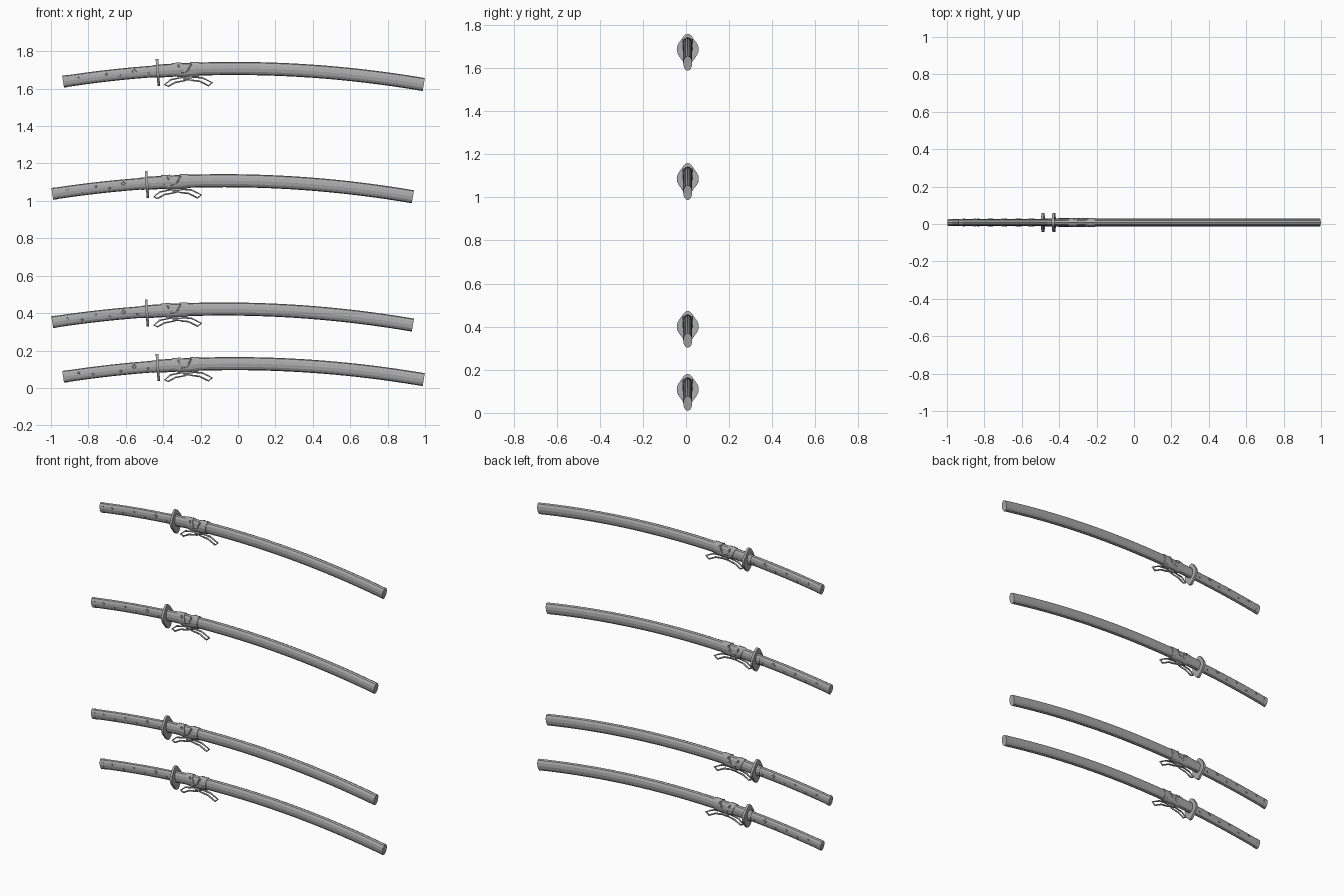
import bpy, bmesh, math
from mathutils import Vector

cube = bpy.data.objects.get("Cube")
if cube:
    bpy.data.objects.remove(cube)

grey = bpy.data.materials.new("grey")
grey.use_nodes = True
grey.diffuse_color = (0.4, 0.4, 0.4, 1)
grey.node_tree.nodes["Principled BSDF"].inputs["Base Color"].default_value = (0.4, 0.4, 0.4, 1)

AXIS_Y = 0.008
parts = []


def frame(x):
    """Point and upward normal on the curved centre line of a sword."""
    slope = -0.003 - 0.168 * x
    return Vector((x, AXIS_Y, 0.13 - 0.003 * x - 0.084 * x * x)), Vector((-slope, 0, 1)).normalized()


def ellipse(w, h, sides=12):
    return [(w * math.cos(2 * math.pi * i / sides), h * math.sin(2 * math.pi * i / sides))
            for i in range(sides)]


def loft(name, x0, x1, outline, steps=1, slant=0.0, drop=0.0):
    """Sweep an outline (across, up) along the centre line."""
    bm = bmesh.new()
    rings = []
    for s in range(steps + 1):
        x = x0 + (x1 - x0) * s / steps
        ring = []
        for a, b in outline:
            p, n = frame(x + slant * b)
            ring.append(bm.verts.new(p + Vector((0, a, 0)) + n * (b + drop)))
        rings.append(ring)
    count = len(outline)
    for r, q in zip(rings, rings[1:]):
        for i in range(count):
            j = (i + 1) % count
            bm.faces.new((r[i], r[j], q[j], q[i]))
    bm.faces.new(rings[0])
    bm.faces.new(rings[-1])
    bmesh.ops.recalc_face_normals(bm, faces=bm.faces)
    mesh = bpy.data.meshes.new(name)
    bm.to_mesh(mesh)
    bm.free()
    add(name, mesh)


def add(name, data):
    data.materials.append(grey)
    obj = bpy.data.objects.new(name, data)
    bpy.context.collection.objects.link(obj)
    parts.append(obj)


def cord(name, points, y, closed=True):
    curve = bpy.data.curves.new(name, "CURVE")
    curve.dimensions = "3D"
    curve.bevel_depth = 0.005
    curve.bevel_resolution = 1
    curve.use_fill_caps = True
    spline = curve.splines.new("POLY")
    spline.points.add(len(points) - 1)
    for pt, (x, z) in zip(spline.points, points):
        pt.co = (x, y, z, 1)
    spline.use_cyclic_u = closed
    add(name, curve)


def stud(name, x, up, size, side):
    """Thin diamond ornament on one flank of the handle."""
    p, n = frame(x)
    p += n * up + Vector((0, side * 0.017, 0))
    bm = bmesh.new()
    bmesh.ops.create_cone(bm, cap_ends=True, segments=4, radius1=size, radius2=size * 0.7, depth=0.008)
    for v in bm.verts:
        a, b, c = v.co
        v.co = p + Vector((a, side * c, b * 0.9))
    bmesh.ops.recalc_face_normals(bm, faces=bm.faces)
    mesh = bpy.data.meshes.new(name)
    bm.to_mesh(mesh)
    bm.free()
    add(name, mesh)


# Scabbard and handle
loft("scabbard", -0.425, 0.993, ellipse(0.021, 0.035), 24)
loft("handle", -0.934, -0.44, ellipse(0.018, 0.031), 10)
loft("pommel_cap", -0.935, -0.91, ellipse(0.019, 0.032))
loft("handle_collar", -0.46, -0.435, ellipse(0.02, 0.033))

# Lobed guard
lobes = [(a * (1 + 0.08 * math.cos(8 * math.pi * i / 32)) / 1.08,
          b * (1 + 0.08 * math.cos(8 * math.pi * i / 32)) / 1.08)
         for i, (a, b) in enumerate(ellipse(0.051, 0.072, 32))]
loft("guard", -0.436, -0.422, lobes, drop=-0.007)

# Handle ornaments
for side, label in ((-1, "front"), (1, "back")):
    for i in range(6):
        x = -0.85 + i * 0.074
        stud(f"{label}_ornament_{i + 1}", x, 0.008 * (-1) ** i, 0.015 if i == 4 else 0.009, side)
    # Cord lying across the flank between the wraps
    cord(f"{label}_cross_cord", [(-0.32, 0.15), (-0.3, 0.108), (-0.27, 0.115), (-0.25, 0.155)],
         AXIS_Y + side * 0.02, False)

# Cord wraps around the scabbard
loft("rear_wrap", -0.34, -0.293, ellipse(0.025, 0.039), 2, slant=-0.3)
loft("fore_wrap", -0.257, -0.21, ellipse(0.025, 0.039), 2, slant=0.08)
loft("lower_wrap", -0.32, -0.23, ellipse(0.0235, 0.027), 2, drop=-0.012)

# Hanging bow
cord("rear_bow_loop", [(-0.28, 0.085), (-0.36, 0.07), (-0.392, 0.043), (-0.372, 0.035),
                       (-0.335, 0.056), (-0.28, 0.066)], 0.002)
cord("fore_bow_loop", [(-0.28, 0.072), (-0.235, 0.084), (-0.19, 0.08), (-0.138, 0.054),
                       (-0.158, 0.038), (-0.205, 0.062), (-0.24, 0.066)], 0.002)
loft("bow_knot", -0.295, -0.262, ellipse(0.012, 0.013, 8), drop=-0.046)

# Three more swords, stacked above the first
for number, (dx, dz) in enumerate(((-0.058, 0.292), (-0.058, 0.978), (0, 1.578)), 2):
    for part in parts:
        twin = part.copy()
        twin.name = f"{part.name}_sword_{number}"
        twin.location = (dx, 0, dz)
        bpy.context.collection.objects.link(twin)
